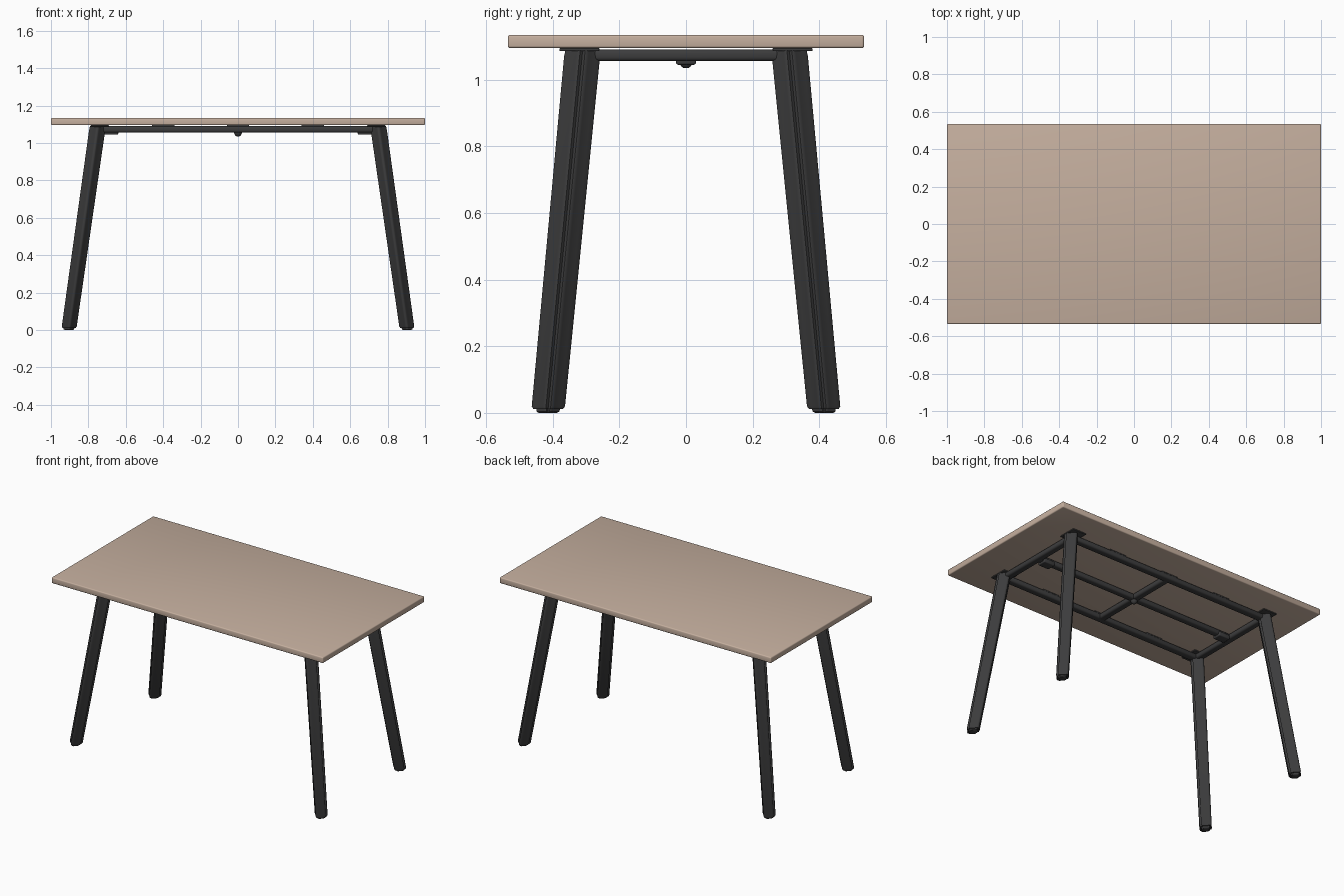
import bpy, bmesh, math
from mathutils import Vector

if "Cube" in bpy.data.objects:
    bpy.data.objects.remove(bpy.data.objects["Cube"])


def material(name, rgb):
    m = bpy.data.materials.new(name)
    m.diffuse_color = (*rgb, 1.0)
    m.use_nodes = True
    m.node_tree.nodes["Principled BSDF"].inputs["Base Color"].default_value = m.diffuse_color
    return m


WOOD = material("pale wood", (0.56, 0.43, 0.345))
STEEL = material("dark metal", (0.045, 0.045, 0.046))


def finish(name, bm, mat, bevel=0.0, segments=3):
    bmesh.ops.recalc_face_normals(bm, faces=bm.faces[:])
    me = bpy.data.meshes.new(name)
    bm.to_mesh(me)
    bm.free()
    ob = bpy.data.objects.new(name, me)
    bpy.context.collection.objects.link(ob)
    me.materials.append(mat)
    bpy.ops.object.select_all(action='DESELECT')
    ob.select_set(True)
    bpy.context.view_layer.objects.active = ob
    if bevel:
        mod = ob.modifiers.new("bevel", 'BEVEL')
        mod.width, mod.segments = bevel, segments
        bpy.ops.object.modifier_apply(modifier=mod.name)
    bpy.ops.object.shade_smooth_by_angle(angle=math.radians(40))
    return ob


def box(name, lo, hi, mat, bevel=0.0):
    bm = bmesh.new()
    bmesh.ops.create_cube(bm, size=1.0)
    for v in bm.verts:
        v.co = Vector([(a + b) / 2 + c * (b - a) for a, b, c in zip(lo, hi, v.co)])
    return finish(name, bm, mat, bevel)


def loft(name, rings, mat):
    """Skin a list of point rings and cap both ends."""
    bm = bmesh.new()
    loops = [[bm.verts.new(p) for p in ring] for ring in rings]
    n = len(loops[0])
    for a, b in zip(loops, loops[1:]):
        for i in range(n):
            bm.faces.new((a[i], a[(i + 1) % n], b[(i + 1) % n], b[i]))
    bm.faces.new(loops[0])
    bm.faces.new(loops[-1])
    return finish(name, bm, mat)


# Table top
box("table_top", (-1, -0.535, 1.095), (1, 0.535, 1.135), WOOD, 0.007)

# Leg section: a rounded diamond with a shallow groove on its outer and inner tips
quarter = [(0.033, 0.0), (0.040, 0.007), (0.039, 0.012), (0.033, 0.018),
           (0.014, 0.038), (0.008, 0.047), (0.004, 0.050)]
section = (quarter + [(-x, y) for x, y in reversed(quarter)]
           + [(-x, -y) for x, y in quarter[1:]]
           + [(x, -y) for x, y in reversed(quarter[1:])])


def leg_ring(sx, sy, z, scale):
    t = z / 1.09
    cx, cy = 0.905 - 0.155 * t, 0.415 - 0.105 * t
    return [(sx * (cx + x * scale), sy * (cy + y * scale), z) for x, y in section]


# Legs with small feet, corner mounting plates
for sy, fb in ((-1, "front"), (1, "back")):
    for sx, lr in ((-1, "left"), (1, "right")):
        loft(f"{fb}_{lr}_leg", [leg_ring(sx, sy, z, s) for z, s in
             ((0.012, 0.9), (0.02, 1.0), (1.07, 1.08), (1.088, 1.04))], STEEL)
        loft(f"{fb}_{lr}_foot", [leg_ring(sx, sy, z, s) for z, s in
             ((0.0, 0.55), (0.004, 0.68), (0.013, 0.72))], STEEL)
        box(f"{fb}_{lr}_mounting_plate",
            (sx * 0.74 - 0.05, sy * 0.32 - 0.06, 1.086),
            (sx * 0.74 + 0.05, sy * 0.32 + 0.06, 1.095), STEEL, 0.003)

# Long rails (front, centre, back)
for name, y, w in (("front", -0.31, 0.024), ("centre", 0, 0.022), ("back", 0.31, 0.024)):
    box(f"{name}_long_rail", (-0.75, y - w, 1.056), (0.75, y + w, 1.091), STEEL, 0.012)

# Cross rails (left end, middle, right end)
for name, x in (("left_end", -0.745), ("middle", 0), ("right_end", 0.745)):
    box(f"{name}_cross_rail", (x - 0.024, -0.31, 1.056), (x + 0.024, 0.31, 1.091), STEEL, 0.012)

# Brackets where the centre rail meets the end rails
for sx, lr in ((-1, "left"), (1, "right")):
    box(f"{lr}_rail_bracket", (sx * 0.68 - 0.04, -0.03, 1.045),
        (sx * 0.68 + 0.04, 0.03, 1.075), STEEL, 0.006)

# Rounded knob under the crossing of the middle rails
knob = [[(r * math.cos(a), r * math.sin(a), z)
         for a in (math.tau * i / 16 for i in range(16))]
        for z, r in ((1.035, 0.007), (1.040, 0.014), (1.050, 0.020), (1.065, 0.022))]
loft("centre_knob", knob, STEEL)

# Thin pads between the frame and the top
for i, x in enumerate((-0.4, 0, 0.4)):
    for sy in (-1, 1):
        box(f"frame_pad_{i}_{'front' if sy < 0 else 'back'}",
            (x - 0.06, sy * 0.31 - 0.02, 1.088), (x + 0.06, sy * 0.31 + 0.02, 1.095), STEEL)
